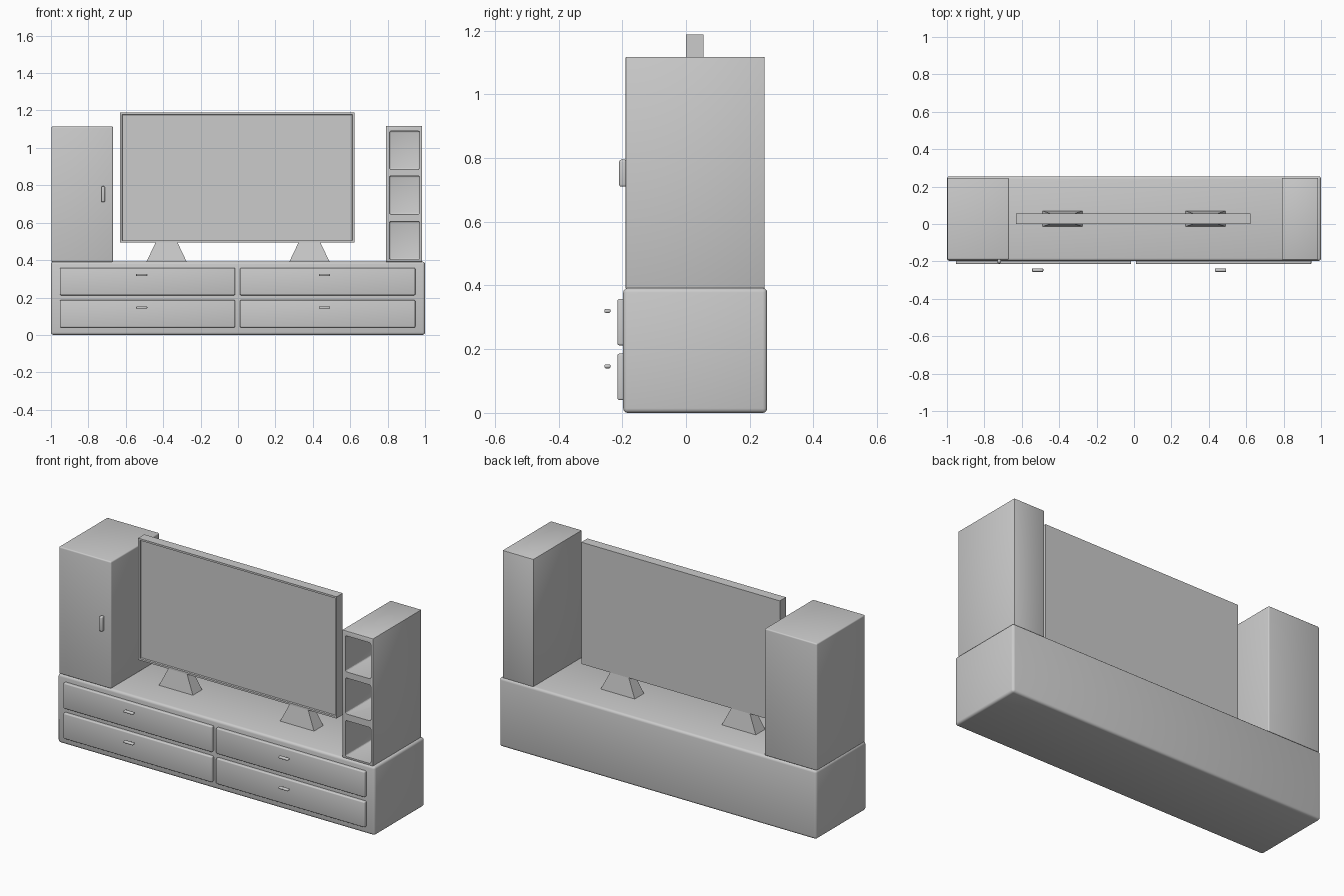
import bpy, bmesh
from mathutils import Vector

cube = bpy.data.objects.get("Cube")
if cube:
    bpy.data.objects.remove(cube, do_unlink=True)

GREY = (0.6, 0.6, 0.6, 1)
mat = bpy.data.materials.new("plain grey")
mat.use_nodes = True
mat.diffuse_color = GREY
mat.node_tree.nodes["Principled BSDF"].inputs["Base Color"].default_value = GREY


def box(name, xs, ys, zs, bevel=0.0, segments=3, edit=None):
    """Box from axis ranges, optionally edited, then rounded."""
    bm = bmesh.new()
    bmesh.ops.create_cube(bm, size=1)
    for v in bm.verts:
        v.co = Vector(r[0] if c < 0 else r[1] for c, r in zip(v.co, (xs, ys, zs)))
    if edit:
        edit(bm)
    if bevel:
        bmesh.ops.bevel(bm, geom=bm.edges[:], offset=bevel, segments=segments,
                        profile=0.5, affect='EDGES')
    mesh = bpy.data.meshes.new(name)
    bm.to_mesh(mesh)
    bm.free()
    mesh.materials.append(mat)
    obj = bpy.data.objects.new(name, mesh)
    bpy.context.collection.objects.link(obj)
    if bevel:
        mesh.shade_smooth()
    return obj


def select(obj):
    bpy.ops.object.select_all(action='DESELECT')
    obj.select_set(True)
    bpy.context.view_layer.objects.active = obj


def carve(obj, cutter):
    """Cut one box out of another and discard the cutter."""
    mod = obj.modifiers.new("cut", 'BOOLEAN')
    mod.operation = 'DIFFERENCE'
    mod.solver = 'EXACT'
    mod.object = cutter
    select(obj)
    bpy.ops.object.modifier_apply(modifier=mod.name)
    bpy.data.objects.remove(cutter, do_unlink=True)


# Low media bench
box("bench", (-1, 1), (-0.197, 0.255), (0, 0.392), 0.014)

# Four drawer fronts, each with a slim pull
for side, xs, pull_x in (("right", (-0.953, -0.015), -0.515),
                         ("left", (0.01, 0.948), 0.463)):
    for level, z0, pull_z in (("lower", 0.04, 0.146), ("upper", 0.212, 0.32)):
        box(f"{level}_{side}_drawer", xs, (-0.215, -0.185), (z0, z0 + 0.146), 0.006)
        box(f"{level}_{side}_drawer_pull", (pull_x - 0.03, pull_x + 0.03),
            (-0.256, -0.237), (pull_z - 0.006, pull_z + 0.006), 0.004, 2)

# Tall cupboard with a bar handle
box("cupboard", (-0.998, -0.668), (-0.19, 0.247), (0.39, 1.114), 0.007)
box("cupboard_handle", (-0.731, -0.711), (-0.21, -0.185), (0.71, 0.795), 0.007)

# Open shelf tower with three compartments
tower = box("shelf_tower", (0.79, 0.985), (-0.19, 0.247), (0.39, 1.118), 0.004, 2)
for z0 in (0.402, 0.645, 0.885):
    carve(tower, box("compartment_cutter", (0.81, 0.971), (-0.3, 0.225),
                     (z0, z0 + 0.205), 0.009))
select(tower)
bpy.ops.object.shade_smooth_by_angle()


# Television with a recessed screen
def sink_screen(bm):
    bm.normal_update()
    front = min(bm.faces, key=lambda f: f.normal.y)
    bmesh.ops.inset_individual(bm, faces=[front], thickness=0.015)
    bmesh.ops.inset_individual(bm, faces=[front], thickness=0.002, depth=-0.01)


box("television", (-0.63, 0.622), (0, 0.055), (0.494, 1.188), edit=sink_screen)


# Two flared television feet
def taper(bm):
    centre = sum((v.co for v in bm.verts), Vector()) / len(bm.verts)
    for v in bm.verts:
        if v.co.z > centre.z:
            v.co.x = centre.x + (v.co.x - centre.x) * 0.53
            v.co.y = centre.y + (v.co.y - centre.y) * 0.6


for side, x in (("right", -0.382), ("left", 0.382)):
    box(f"{side}_television_foot", (x - 0.108, x + 0.108), (-0.014, 0.07),
        (0.39, 0.497), edit=taper)
